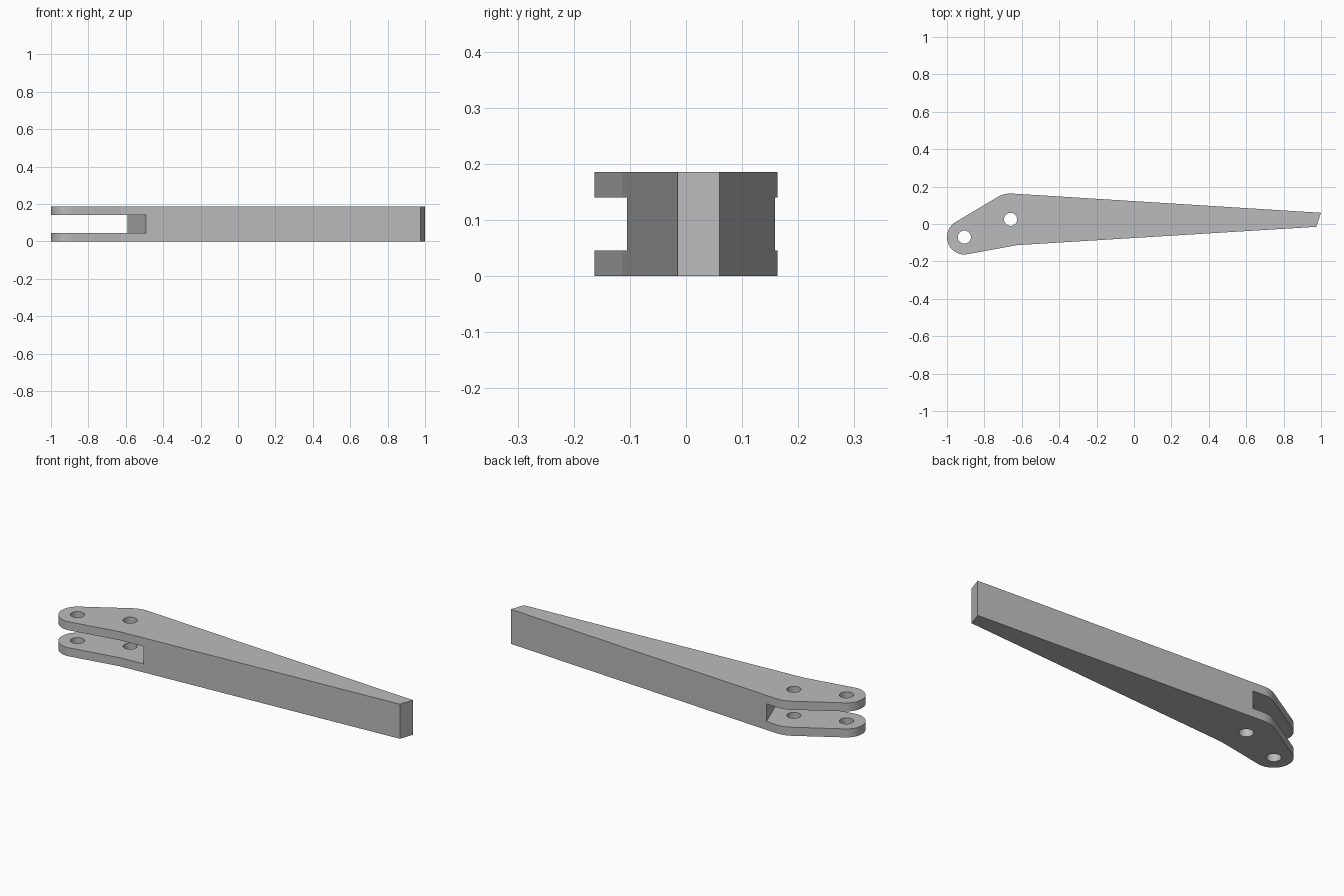
import bpy
import bmesh
from math import cos, sin, radians

if "Cube" in bpy.data.objects:
    bpy.data.objects.remove(bpy.data.objects["Cube"], do_unlink=True)

HEIGHT = 0.186
EYE = (-0.907, -0.07)      # centre of the end hole and of the rounded end
PIVOT = (-0.66, 0.025)     # centre of the inner hole and of the shoulder

# Single plain grey
grey = bpy.data.materials.new("plain grey")
grey.use_nodes = True
colour = (0.5, 0.5, 0.5, 1)
grey.diffuse_color = colour
grey.node_tree.nodes["Principled BSDF"].inputs["Base Color"].default_value = colour


def arc(centre, radius, start, end, steps):
    angles = [radians(start + (end - start) * i / steps) for i in range(steps + 1)]
    return [(centre[0] + radius * cos(a), centre[1] + radius * sin(a)) for a in angles]


def prism(name, outline, bottom, top):
    """Extrude a counter-clockwise outline between two heights."""
    bm = bmesh.new()
    face = bm.faces.new([bm.verts.new((x, y, bottom)) for x, y in outline])
    side = bmesh.ops.extrude_face_region(bm, geom=[face])
    verts = [v for v in side["geom"] if isinstance(v, bmesh.types.BMVert)]
    bmesh.ops.translate(bm, verts=verts, vec=(0, 0, top - bottom))
    bmesh.ops.recalc_face_normals(bm, faces=bm.faces)
    mesh = bpy.data.meshes.new(name)
    bm.to_mesh(mesh)
    bm.free()
    mesh.materials.append(grey)
    obj = bpy.data.objects.new(name, mesh)
    bpy.context.collection.objects.link(obj)
    return obj


# Tapered arm with a rounded shoulder and a rounded end
outline = [(0.975, -0.015), (1.0, 0.06)]
outline += arc(PIVOT, 0.138, 86.5, 120.3, 8)
outline += arc(EYE, 0.093, 120.3, 280.5, 32)
outline += [(-0.625, -0.113)]
arm = prism("forked_lever_arm", outline, 0, HEIGHT)

# Cutters: the slanted fork slot and the two pin holes
slot = [(-1.2, -0.372), (-0.39, -0.372), (-0.666, 0.36), (-1.2, 0.36)]
cutters = [prism("fork_slot_cutter", slot, 0.046, 0.14)]
for name, centre in (("end_hole_cutter", EYE), ("inner_hole_cutter", PIVOT)):
    cutters.append(prism(name, arc(centre, 0.035, 0, 348.75, 31), -0.1, HEIGHT + 0.1))

for cutter in cutters:
    cutter.hide_render = True
    cutter.hide_viewport = True
    cutter.display_type = 'WIRE'
    cut = arm.modifiers.new(cutter.name, 'BOOLEAN')
    cut.operation = 'DIFFERENCE'
    cut.solver = 'EXACT'
    cut.object = cutter
